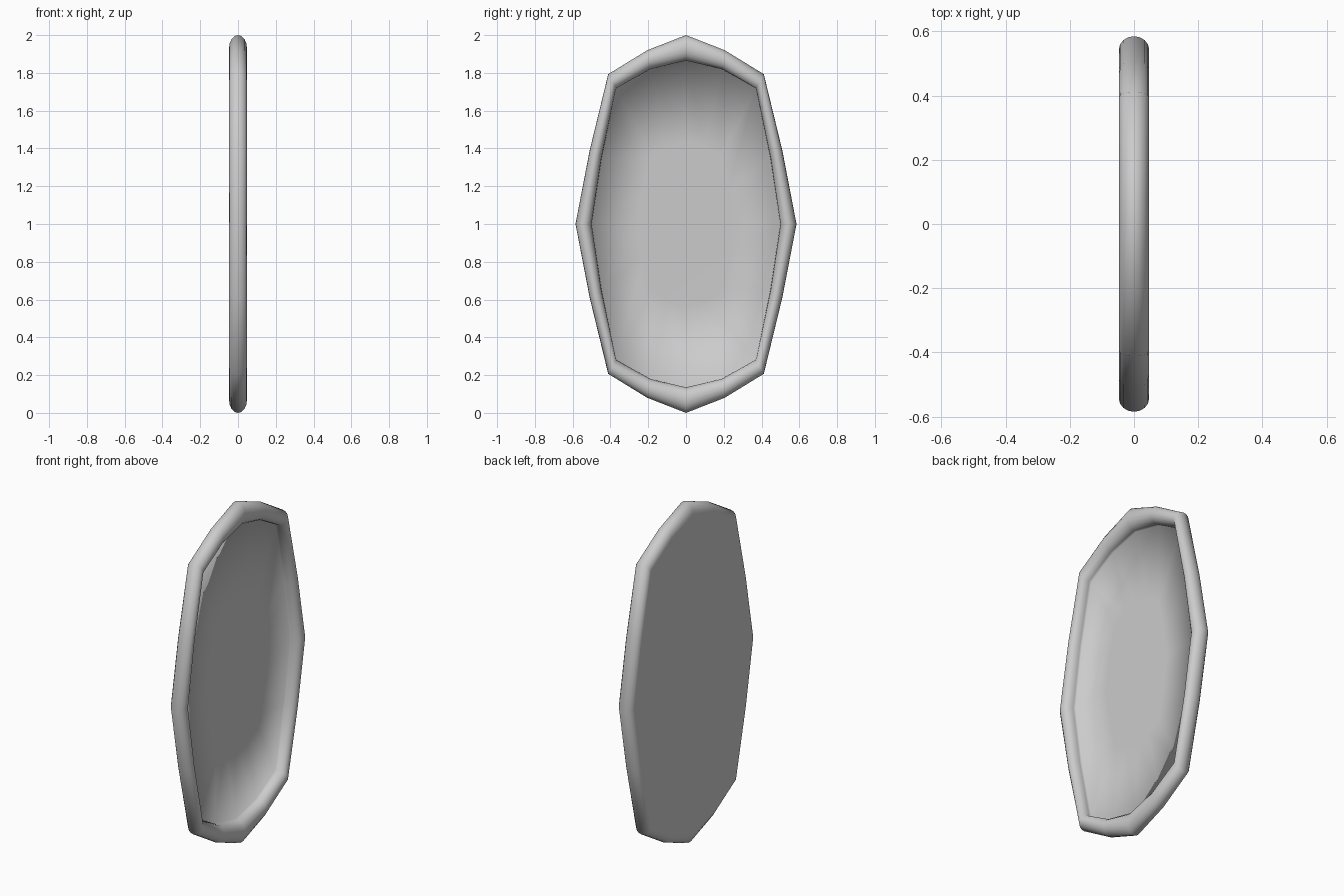
import bpy, bmesh, math

if "Cube" in bpy.data.objects:
    bpy.data.objects.remove(bpy.data.objects["Cube"])

# Quarter outlines (y, z from centre): outer edge and inner lip
OUTER = [(0, 1.0), (0.205, 0.92), (0.412, 0.793), (0.51, 0.39), (0.585, 0)]
INNER = [(0, 0.865), (0.19, 0.82), (0.37, 0.718), (0.447, 0.35), (0.5, 0)]
R = 0.0475


def full_loop(quarter):
    """Mirror a quarter outline into a closed loop."""
    half = quarter + [(y, -z) for y, z in quarter[-2::-1]]
    return half + [(-y, z) for y, z in half[-2:0:-1]]


outer, inner = full_loop(OUTER), full_loop(INNER)
bm = bmesh.new()


def ring(x, t, scale=1.0):
    """Loop of vertices at depth x, blended from outer (0) to inner (1)."""
    return [bm.verts.new((x, scale * (a[0] + (b[0] - a[0]) * t),
                          1 + scale * (a[1] + (b[1] - a[1]) * t)))
            for a, b in zip(outer, inner)]


# Flat back, then the rounded rim section from back crest over the front
rings = [ring(-R, 0.6)]
for i in range(13):
    a = math.radians(-90 + 22.5 * i)
    if i < 12:
        rings.append(ring(R * math.sin(a), (1 - math.cos(a)) / 2))

# Recessed panel inside the rim
rings.append(ring(0.0, 1.0))
rings.append(ring(-0.016, 1.0))
rings.append(ring(-0.018, 1.0, 0.5))

n = len(outer)
for lo, hi in zip(rings, rings[1:]):
    for i in range(n):
        j = (i + 1) % n
        bm.faces.new((lo[i], lo[j], hi[j], hi[i]))
bm.faces.new(rings[0])
bm.faces.new(rings[-1])
bmesh.ops.recalc_face_normals(bm, faces=bm.faces)
for f in bm.faces:
    f.smooth = True

mesh = bpy.data.meshes.new("rimmed_panel")
bm.to_mesh(mesh)
bm.free()
panel = bpy.data.objects.new("rimmed_panel", mesh)
bpy.context.collection.objects.link(panel)
